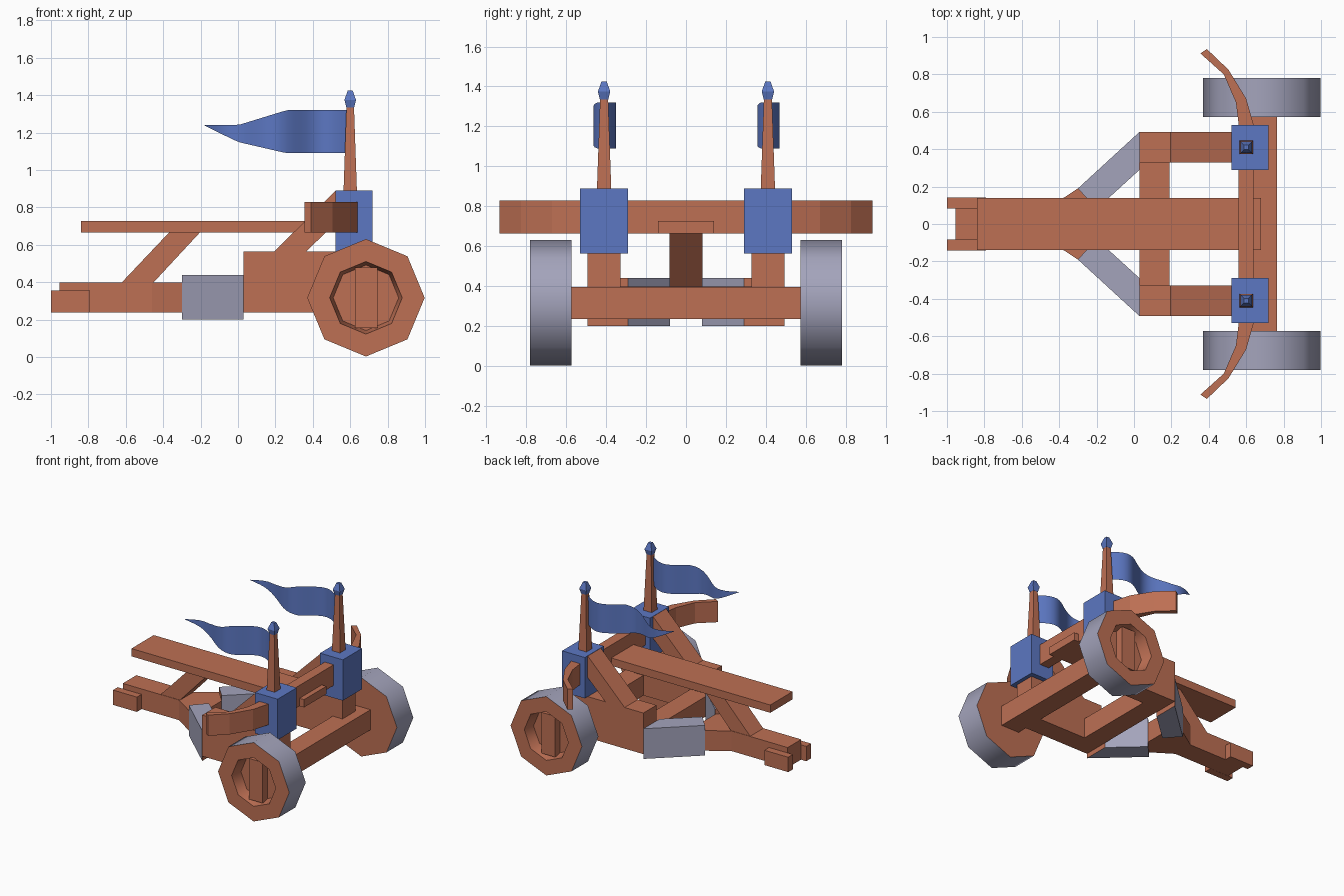
import bpy, bmesh, math
from mathutils import Vector

if "Cube" in bpy.data.objects:
    bpy.data.objects.remove(bpy.data.objects["Cube"])


def material(name, rgb):
    m = bpy.data.materials.new(name)
    m.diffuse_color = (*rgb, 1)
    m.use_nodes = True
    m.node_tree.nodes["Principled BSDF"].inputs["Base Color"].default_value = m.diffuse_color
    return m


WOOD = material("wood brown", (0.51, 0.16, 0.088))
METAL = material("grey metal", (0.37, 0.37, 0.50))
BLUE = material("blue cloth", (0.107, 0.185, 0.54))


def finish(name, bm, *mats, recalc=True):
    if recalc:
        bmesh.ops.recalc_face_normals(bm, faces=bm.faces)
    me = bpy.data.meshes.new(name)
    bm.to_mesh(me)
    bm.free()
    for m in mats:
        me.materials.append(m)
    ob = bpy.data.objects.new(name, me)
    bpy.context.collection.objects.link(ob)
    return ob


def loft(name, rings, *mats, rule=None):
    """Skin equal-length closed rings and cap both ends; rule(index) colours each band."""
    bm = bmesh.new()
    vs = [[bm.verts.new(p) for p in r] for r in rings]
    n = len(vs[0])
    for k in range(len(vs) - 1):
        for i in range(n):
            j = (i + 1) % n
            f = bm.faces.new((vs[k][i], vs[k][j], vs[k + 1][j], vs[k + 1][i]))
            f.material_index = rule(k) if rule else 0
    for r in (vs[0], vs[-1]):
        f = bm.faces.new(r)
        f.material_index = rule(-1) if rule else 0
    return finish(name, bm, *mats)


def plan(name, pts, z0, z1, *mats, rule=None):
    """Top-view outline extruded in z."""
    return loft(name, [[(x, y, z) for x, y in pts] for z in (z0, z1)], *mats, rule=rule)


def side(name, pts, y0, y1, mat):
    """Front-view outline extruded in y."""
    return loft(name, [[(x, y, z) for x, z in pts] for y in (y0, y1)], mat)


def box(name, x0, x1, y0, y1, z0, z1, mat):
    return plan(name, [(x0, y0), (x1, y0), (x1, y1), (x0, y1)], z0, z1, mat)


def square(x, y, z, h):
    return [(x - h, y - h, z), (x + h, y - h, z), (x + h, y + h, z), (x - h, y + h, z)]


def octagon(r, y):
    return [(0.684 + r * math.sin(i * math.pi / 4), y, 0.317 + r * math.cos(i * math.pi / 4))
            for i in range(8)]


# Chassis: tail beam with flared head, cross beam, axle
half = [(-0.955, 0.085), (-0.46, 0.085), (-0.3, 0.19), (-0.2, 0.08)]
plan("tail_beam", half + [(x, -y) for x, y in reversed(half)], 0.238, 0.398, WOOD)
box("cross_beam", 0.03, 0.19, -0.34, 0.34, 0.238, 0.398, WOOD)
box("axle_beam", 0.605, 0.765, -0.6, 0.6, 0.237, 0.397, WOOD)

# Launch plank and its slanted support
box("launch_plank", -0.84, 0.68, -0.14, 0.14, 0.665, 0.727, WOOD)
side("plank_support", [(-0.63, 0.39), (-0.46, 0.39), (-0.2, 0.67), (-0.365, 0.67)], -0.082, 0.082, WOOD)

# Bow: one curved bar running through both blue housings
outer = [(0.64, 0.53), (0.6, 0.67), (0.505, 0.825), (0.39, 0.935)]
inner = [(0.56, 0.53), (0.545, 0.65), (0.48, 0.8), (0.355, 0.912)]
sections = list(zip(outer, inner))
path = [((ox, -oy), (ix, -iy)) for (ox, oy), (ix, iy) in reversed(sections)] + sections
loft("bow", [[(*o, 0.665), (*i, 0.665), (*i, 0.83), (*o, 0.83)] for o, i in path], WOOD)

for s, tag in ((-1, "front"), (1, "back")):
    # Tail grips
    box(f"{tag}_tail_grip", -1.0, -0.79, s * 0.084, s * 0.143, 0.237, 0.355, WOOD)

    # Side rail and diagonal brace
    box(f"{tag}_side_rail", 0.03, 0.69, s * 0.328, s * 0.493, 0.238, 0.565, WOOD)
    side(f"{tag}_brace", [(0.19, 0.56), (0.36, 0.56), (0.54, 0.735), (0.54, 0.888), (0.52, 0.888)],
         s * 0.328, s * 0.493, WOOD)

    # Metal-clad diagonal strut with wooden ends
    strut = plan(f"{tag}_strut", [(0.03, s * 0.493), (-0.3, s * 0.19), (-0.2, s * 0.08), (0.03, s * 0.29)],
                 0.2, 0.44, METAL, WOOD)
    for f in strut.data.polygons:
        d = Vector((0.33, s * 0.303, 0)).normalized()
        end = abs(f.normal.dot(d)) > 0.5
        f.material_index = int(end)

    # Blue bow housing, mast and finial
    y = s * 0.41
    box(f"{tag}_housing", 0.52, 0.72, y - 0.12, y + 0.12, 0.565, 0.89, BLUE)
    loft(f"{tag}_mast", [square(0.6, y, 0.88, 0.036), square(0.6, y, 1.34, 0.02)], WOOD)
    loft(f"{tag}_finial", [square(0.6, y, 1.335, 0.021), square(0.6, y, 1.375, 0.031),
                           square(0.6, y, 1.425, 0.013)], BLUE)

    # Wavy pennant: same wave on both masts
    bm = bmesh.new()
    rows = []
    for k in range(25):
        x = 0.585 - k * 0.765 / 24
        if x > 0.26:
            lo, hi = 1.09, 1.32
        elif x > 0:
            t = (0.26 - x) / 0.26
            lo, hi = 1.09 + 0.06 * t, 1.32 - 0.08 * t
        else:
            lo, hi = 1.15 - 0.088 * x / 0.18, 1.241
        phase = (0.57 - x) / 0.25
        wave = (0.062 - 0.006 * phase) * math.sin(math.pi * phase)
        rows.append([bm.verts.new((x, y + wave, z)) for z in (lo, hi)])
    for a, b in zip(rows, rows[1:]):
        bm.faces.new((a[0], a[1], b[1], b[0])).smooth = True
    finish(f"{tag}_pennant", bm, BLUE, recalc=False)

    # Eight-sided wheel: metal tyre, wooden faces, recessed hub
    wheel = loft(f"{tag}_wheel", [octagon(0.314, s * 0.573), octagon(0.314, s * 0.78),
                                  octagon(0.194, s * 0.78), octagon(0.175, s * 0.69)],
                 WOOD, METAL, rule=lambda k: int(k == 0))
    bpy.context.view_layer.objects.active = wheel
    wheel.select_set(True)
    bpy.ops.object.shade_smooth_by_angle(angle=math.radians(50))
    wheel.select_set(False)
    box(f"{tag}_wheel_spoke", 0.625, 0.745, s * 0.68, s * 0.755, 0.155, 0.48, WOOD)
